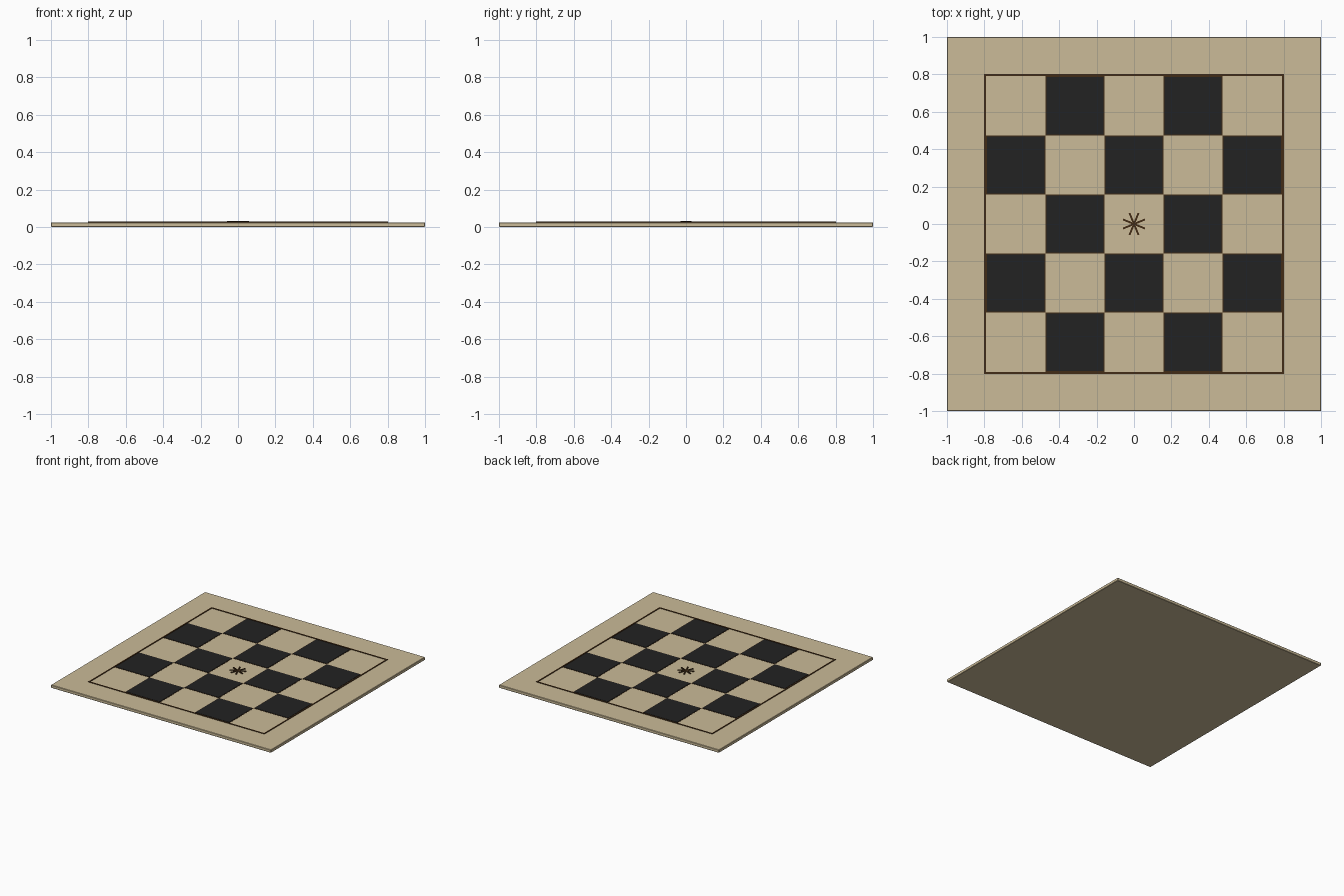
import bpy, bmesh, math
from mathutils import Matrix

if "Cube" in bpy.data.objects:
    bpy.data.objects.remove(bpy.data.objects["Cube"])


def material(name, srgb):
    lin = [((c / 255 + 0.055) / 1.055) ** 2.4 if c > 10 else c / 3295 for c in srgb]
    m = bpy.data.materials.new(name)
    m.diffuse_color = (*lin, 1)
    m.use_nodes = True
    m.node_tree.nodes["Principled BSDF"].inputs["Base Color"].default_value = m.diffuse_color
    return m


tan = material("tan", (203, 187, 152))
black = material("black", (34, 34, 34))
brown = material("dark brown", (66, 44, 22))


def boxes(name, items, mat):
    """One object of boxes: (x, y, z0, z1, width, depth, angle)."""
    bm = bmesh.new()
    for x, y, z0, z1, w, d, a in items:
        mtx = (Matrix.Translation((x, y, (z0 + z1) / 2)) @ Matrix.Rotation(a, 4, 'Z')
               @ Matrix.Diagonal((w, d, z1 - z0, 1)))
        bmesh.ops.create_cube(bm, size=1, matrix=mtx)
    me = bpy.data.meshes.new(name)
    bm.to_mesh(me)
    bm.free()
    me.materials.append(mat)
    ob = bpy.data.objects.new(name, me)
    bpy.context.collection.objects.link(ob)
    return ob


TOP = 0.025
PITCH = 0.316

# board slab with slightly softened edges
board = boxes("board", [(0, 0, 0, TOP, 2, 2, 0)], tan)
bev = board.modifiers.new("edge", 'BEVEL')
bev.width = 0.003
bev.segments = 1

# dark squares with thin brown rims under them
cells = [((i - 2) * PITCH, (j - 2) * PITCH) for i in range(5) for j in range(5) if (i + j) % 2]
boxes("square_rims", [(x, y, TOP - 0.002, TOP + 0.001, 0.316, 0.316, 0) for x, y in cells], brown)
boxes("dark_squares", [(x, y, TOP - 0.002, TOP + 0.003, 0.306, 0.306, 0) for x, y in cells], black)

# thin border line round the playing field
w, r = 0.01, 0.796
border = []
for s in (-1, 1):
    border.append((0, s * r, TOP - 0.002, TOP + 0.004, 2 * r + w, w, 0))
    border.append((s * r, 0, TOP - 0.002, TOP + 0.004, w, 2 * r - w, 0))
boxes("border_line", border, brown)

# eight-pointed star in the centre
boxes("centre_star", [(0, 0, TOP - 0.002, TOP + 0.005 + k * 0.0003, 0.126, 0.010,
                       math.radians(22.5 + 45 * k)) for k in range(4)], brown)
